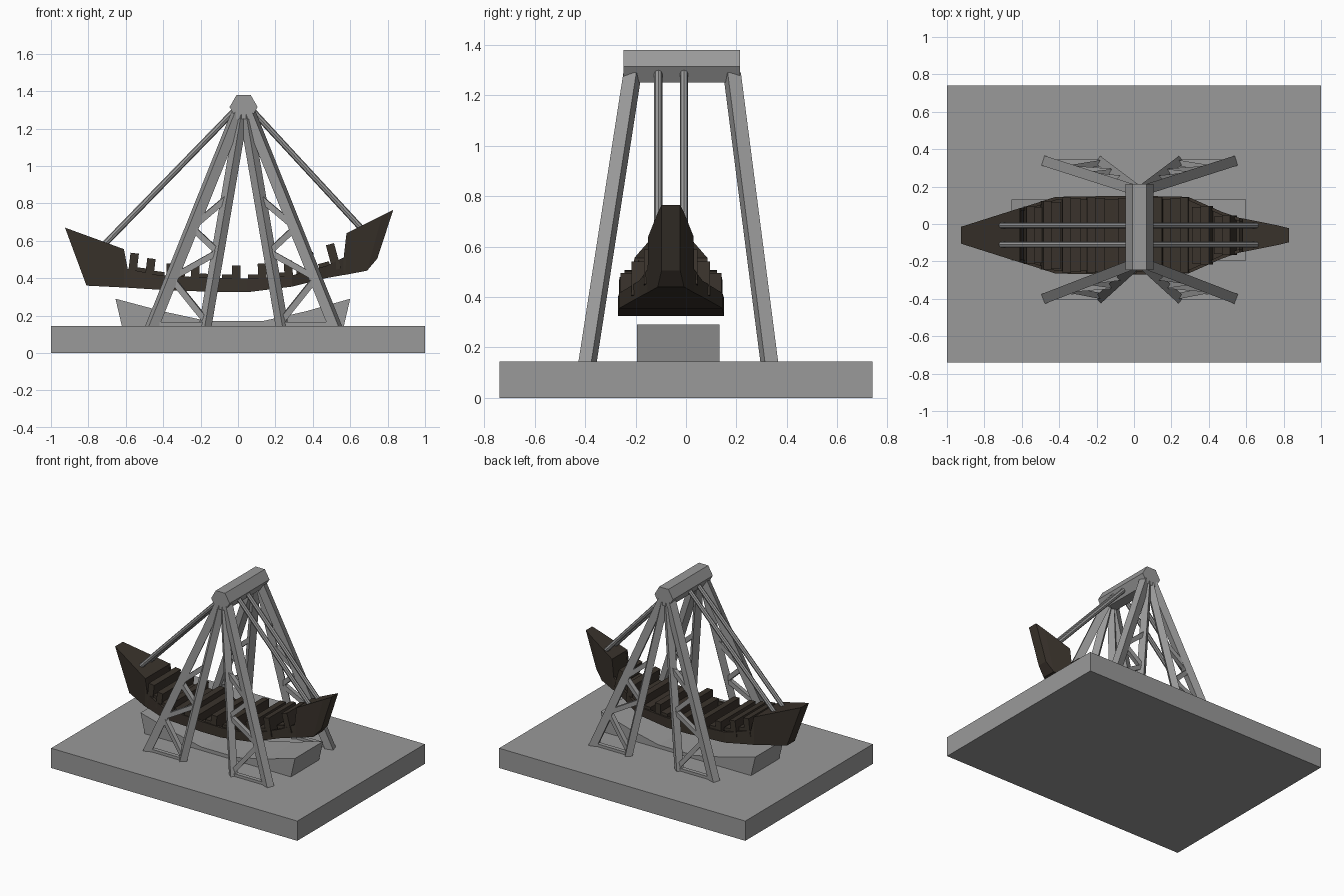
import bpy, bmesh, math
from mathutils import Vector, Matrix

if "Cube" in bpy.data.objects:
    bpy.data.objects.remove(bpy.data.objects["Cube"])


def material(name, rgb):
    m = bpy.data.materials.new(name)
    m.diffuse_color = (*rgb, 1)
    m.use_nodes = True
    m.node_tree.nodes["Principled BSDF"].inputs["Base Color"].default_value = m.diffuse_color
    return m


GREY = material("steel grey", (0.32, 0.32, 0.32))
BROWN = material("dark brown", (0.042, 0.033, 0.025))


def finish(bm, name, mat):
    bmesh.ops.recalc_face_normals(bm, faces=bm.faces)
    me = bpy.data.meshes.new(name)
    bm.to_mesh(me)
    bm.free()
    me.materials.append(mat)
    ob = bpy.data.objects.new(name, me)
    bpy.context.collection.objects.link(ob)
    return ob


def add_box(bm, centre, size, tilt=0):
    m = Matrix.Translation(centre) @ Matrix.Rotation(tilt, 4, 'Y') @ Matrix.Diagonal((*size, 1))
    bmesh.ops.create_cube(bm, size=1, matrix=m)


def add_beam(bm, p, q, width, sides=4):
    p, q = Vector(p), Vector(q)
    d = q - p
    m = Matrix.Translation((p + q) / 2) @ d.to_track_quat('Z', 'Y').to_matrix().to_4x4()
    if sides == 4:
        bmesh.ops.create_cube(bm, size=1, matrix=m @ Matrix.Diagonal((width, width, d.length, 1)))
    else:
        bmesh.ops.create_cone(bm, cap_ends=True, segments=sides, radius1=width / 2,
                              radius2=width / 2, depth=d.length, matrix=m)


def prism(name, profile, y0, y1, mat):
    bm = bmesh.new()
    f = bm.faces.new([bm.verts.new((x, y0, z)) for x, z in profile])
    r = bmesh.ops.extrude_face_region(bm, geom=[f])
    verts = [v for v in r['geom'] if isinstance(v, bmesh.types.BMVert)]
    bmesh.ops.translate(bm, verts=verts, vec=(0, y1 - y0, 0))
    return finish(bm, name, mat)


# Ground platform
prism("platform", [(-1, 0), (1, 0), (1, 0.145), (-1, 0.145)], -0.74, 0.74, GREY)

# Curved boarding cradle below the boat
prism("cradle", [(-0.62, 0.14), (0.565, 0.14), (0.60, 0.29), (0.36, 0.222), (0.13, 0.17),
                 (-0.16, 0.17), (-0.40, 0.222), (-0.655, 0.29)], -0.195, 0.132, GREY)

# Hexagonal axle
CX = 0.03
prism("axle", [(CX + 0.075 * math.cos(a * math.pi / 3), 1.315 + 0.075 * math.sin(a * math.pi / 3))
               for a in range(6)], -0.247, 0.215, GREY)

# Four lattice legs, each an outer and an inner post with zigzag braces
for y_base, y_top, end in ((-0.39, -0.215, "front"), (0.33, 0.185, "back")):
    for s, side in ((-1, "left"), (1, "right")):
        def on_post(outer, z):
            t = (z - 0.145) / (1.27 - 0.145)
            b, e = (0.488, 0.035) if outer else (0.205, 0.012)
            return (CX + s * (b + (e - b) * t), y_base + (y_top - y_base) * t, z)

        bm = bmesh.new()
        add_beam(bm, on_post(True, 0.13), on_post(True, 1.28), 0.055)
        add_beam(bm, on_post(False, 0.13), on_post(False, 1.27), 0.048)
        zig = [(False, 0.17), (True, 0.40), (False, 0.54), (True, 0.67), (False, 0.83)]
        for a, b in zip(zig, zig[1:]):
            add_beam(bm, on_post(*a), on_post(*b), 0.032)
        add_beam(bm, on_post(True, 0.15), on_post(False, 0.15), 0.03)
        finish(bm, f"{end}_{side}_leg", GREY)

# Swing rods from the axle to both ends of the boat
bm = bmesh.new()
for y in (-0.11, -0.008):
    add_beam(bm, (-0.72, y, 0.575), (CX - 0.03, y, 1.315), 0.033, 8)
    add_beam(bm, (0.67, y, 0.655), (CX + 0.03, y, 1.315), 0.033, 8)
finish(bm, "swing_rods", GREY)

# Hull: loft of sections (bottom x, bottom z, top x, top z, half width, well depth)
CY = -0.06
SECTIONS = [
    (-0.81, 0.36, -0.925, 0.67, 0.045, 0),
    (-0.61, 0.35, -0.61, 0.555, 0.145, 0),
    (-0.59, 0.349, -0.59, 0.45, 0.15, 0.05),
    (-0.42, 0.338, -0.42, 0.415, 0.205, 0.04),
    (-0.10, 0.325, -0.10, 0.40, 0.21, 0.04),
    (0.05, 0.325, 0.05, 0.397, 0.21, 0.04),
    (0.29, 0.355, 0.29, 0.415, 0.205, 0.035),
    (0.47, 0.40, 0.47, 0.465, 0.125, 0.03),
    (0.565, 0.417, 0.565, 0.51, 0.092, 0.04),
    (0.575, 0.418, 0.58, 0.64, 0.09, 0),
    (0.69, 0.44, 0.77, 0.735, 0.052, 0),
    (0.745, 0.505, 0.83, 0.765, 0.037, 0),
]
bm = bmesh.new()
rings = []
for xb, zb, xt, zt, w, d in SECTIONS:
    i = w - 0.018
    pts = [(xb, -w, zb), (xb, w, zb), (xt, w, zt), (xt, i, zt),
           (xt, i, zt - d), (xt, -i, zt - d), (xt, -i, zt), (xt, -w, zt)]
    rings.append([bm.verts.new((x, CY + y, z)) for x, y, z in pts])
for a, b in zip(rings, rings[1:]):
    for k in range(8):
        n = (k + 1) % 8
        bm.faces.new((a[k], a[n], b[n], b[k]))
bm.faces.new(rings[0])
bm.faces.new(rings[-1])
bmesh.ops.remove_doubles(bm, verts=bm.verts, dist=0.0005)
finish(bm, "boat_hull", BROWN)


def hull_at(x):
    # rim height, half width and slope of the hull at x
    for a, b in zip(SECTIONS, SECTIONS[1:]):
        if a[2] <= x <= b[2]:
            t = (x - a[2]) / (b[2] - a[2])
            return (a[3] + (b[3] - a[3]) * t, a[4] + (b[4] - a[4]) * t,
                    (b[3] - a[3]) / (b[2] - a[2]))


# Bench rows facing the middle of the boat
for n, (x, rise) in enumerate([(-0.56, 0.09), (-0.47, 0.08), (-0.36, 0.065), (-0.23, 0.06),
                               (-0.01, 0.07), (0.13, 0.075), (0.27, 0.08), (0.39, 0.095),
                               (0.51, 0.10)]):
    z, w, slope = hull_at(x)
    tilt = -math.atan(slope) * 0.6
    s = 1 if x < -0.1 else -1
    bm = bmesh.new()
    add_box(bm, (x, CY, z + rise / 2 - 0.02), (0.045, 2 * w - 0.01, rise + 0.04), tilt)
    xc = x + s * 0.045
    zc, wc, _ = hull_at(xc)
    add_box(bm, (xc, CY, zc - 0.01), (0.06, 2 * min(w, wc) - 0.02, 0.06), tilt)
    finish(bm, f"bench_{n + 1}", BROWN)
